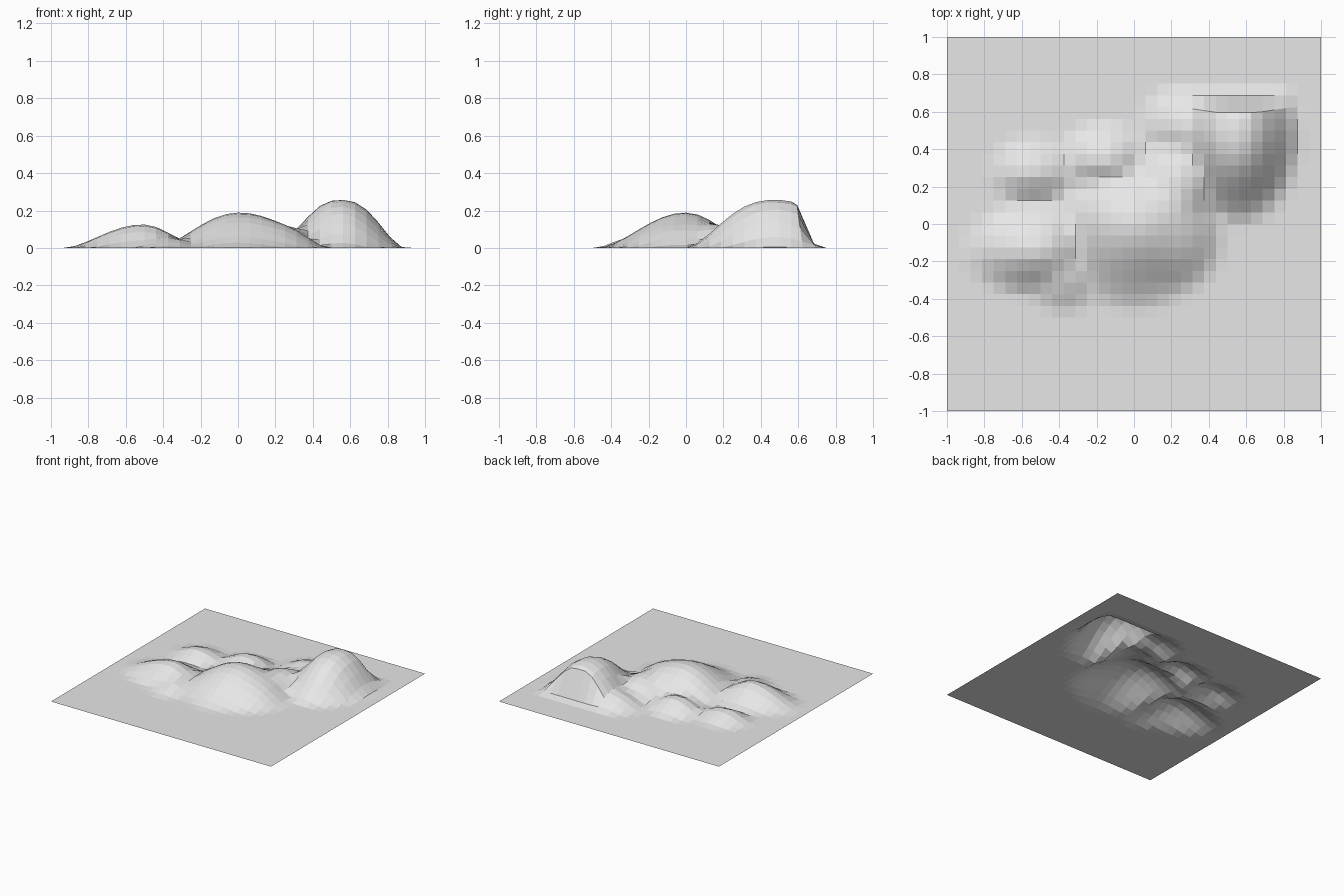
import bpy, bmesh

if "Cube" in bpy.data.objects:
    bpy.data.objects.remove(bpy.data.objects["Cube"])

N = 32  # grid cells per side

# Hills: centre x, y, height, radii (-x, +x, -y, +y), shape powers
HILLS = [
    (0.00, 0.00, 0.188, 0.45, 0.46, 0.48, 0.38, 2, 2),       # middle hill
    (0.18, -0.04, 0.120, 0.32, 0.31, 0.36, 0.36, 2.5, 2),    # its right shoulder
    (0.24, 0.20, 0.120, 0.30, 0.24, 0.30, 0.32, 2.3, 2),     # saddle to the tall hill
    (0.27, 0.52, 0.085, 0.26, 0.25, 0.25, 0.24, 2, 2),       # tall hill's left foot
    (-0.51, -0.14, 0.126, 0.43, 0.31, 0.26, 0.27, 2, 2),     # left hill
    (-0.38, -0.27, 0.060, 0.22, 0.20, 0.22, 0.20, 2, 2),     # left hill's front foot
    (-0.55, 0.27, 0.070, 0.24, 0.28, 0.17, 0.21, 2, 2),      # back left mound
    (-0.15, 0.34, 0.095, 0.28, 0.26, 0.20, 0.22, 2, 2),      # back middle mound
]
TALL = (0.55, 0.48, 0.257, 0.35, 0.35, 0.50, 0.45, 2.5, 2.2)


def bump(x, y, hill):
    cx, cy, h, xl, xr, yf, yb, p, q = hill
    dx = (x - cx) / (xr if x > cx else xl)
    dy = (y - cy) / (yb if y > cy else yf)
    d = (dx * dx + dy * dy) ** 0.5
    return h * (1 - d ** p) ** q if d < 1 else 0.0


def tall_hill(x, y):
    # steep cliff on the back side
    cliff = max(0.0, 2.3 * (0.69 - y)) + max(0.0, 0.01 - 0.2 * max(0, y - 0.69))
    return min(bump(x, y, TALL), cliff)


def height(x, y):
    hs = [bump(x, y, h) for h in HILLS] + [tall_hill(x, y)]
    return sum(v ** 4 for v in hs) ** 0.25


# Terrain sheet
bm = bmesh.new()
bmesh.ops.create_grid(bm, x_segments=N, y_segments=N, size=1.0)
for v in bm.verts:
    x, y = v.co.x, v.co.y
    if 0.60 < y < 0.65:  # pull the cliff's top edge forward
        y -= 0.03 * min(1.0, bump(x, y, TALL) / 0.2)
        v.co.y = y
    v.co.z = height(x, y)
mesh = bpy.data.meshes.new("terrain")
bm.to_mesh(mesh)
bm.free()

grey = bpy.data.materials.new("light grey")
grey.diffuse_color = (0.8, 0.8, 0.8, 1)
grey.use_nodes = True
grey.node_tree.nodes["Principled BSDF"].inputs["Base Color"].default_value = grey.diffuse_color
mesh.materials.append(grey)
terrain = bpy.data.objects.new("terrain", mesh)
bpy.context.collection.objects.link(terrain)
